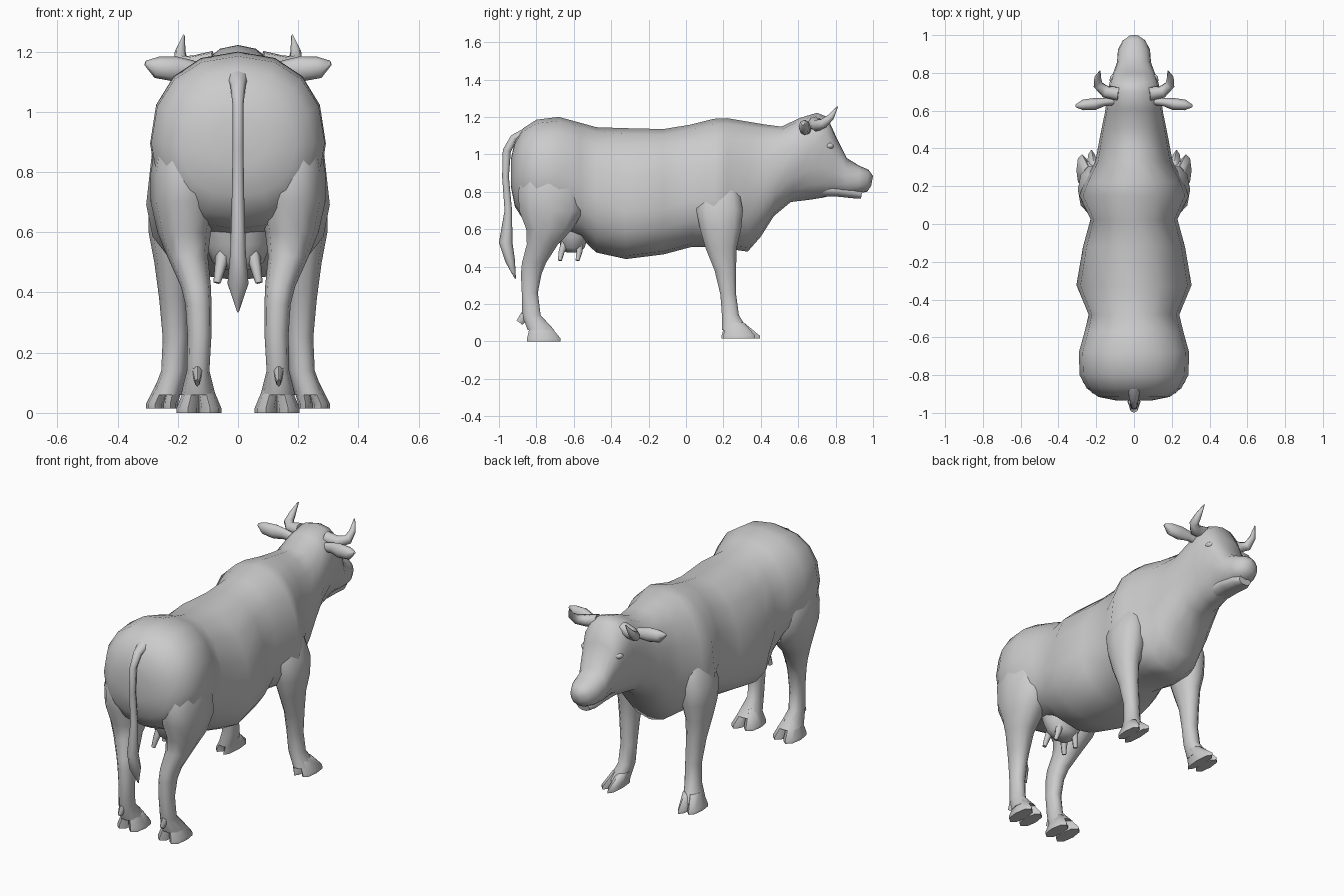
import bpy, bmesh, math
from mathutils import Vector as V


def loft(name, rings, mirror=False, angle=60):
    """Skin a list of equal-length point rings and cap both ends."""
    bm = bmesh.new()
    rows = [[bm.verts.new(p) for p in r] for r in rings]
    n = len(rows[0])
    for a, b in zip(rows, rows[1:]):
        for i in range(n):
            j = (i + 1) % n
            bm.faces.new((a[i], a[j], b[j], b[i]))
    bm.faces.new(rows[0])
    bm.faces.new(rows[-1])
    bmesh.ops.recalc_face_normals(bm, faces=bm.faces)
    me = bpy.data.meshes.new(name)
    bm.to_mesh(me)
    bm.free()
    ob = bpy.data.objects.new(name, me)
    bpy.context.collection.objects.link(ob)
    bpy.ops.object.select_all(action='DESELECT')
    ob.select_set(True)
    bpy.context.view_layer.objects.active = ob
    bpy.ops.object.shade_smooth_by_angle(angle=math.radians(angle))
    if mirror:
        ob.modifiers.new("Mirror", 'MIRROR')
    return ob


def spow(v, e):
    return math.copysign(abs(v) ** e, v)


def section(yt, zt, yb, zb, w, f=0.45, e=0.9, n=16):
    """Upright ring from a top point, a bottom point and a half width."""
    top, bot = V((0, yt, zt)), V((0, yb, zb))
    mid = bot.lerp(top, f)
    pts = []
    for i in range(n):
        a = 2 * math.pi * i / n
        s, c = spow(math.sin(a), e), spow(math.cos(a), e)
        end = top if s > 0 else bot
        pts.append(mid.lerp(end, abs(s)) + V((w * c, 0, 0)))
    return pts


def level(z, y0, y1, x0, x1, n=10):
    """Horizontal oval ring inside the given bounds."""
    return [V(((x0 + x1) / 2 + (x1 - x0) / 2 * spow(math.cos(a), 0.9),
               (y0 + y1) / 2 + (y1 - y0) / 2 * spow(math.sin(a), 0.9), z))
            for a in [2 * math.pi * i / n for i in range(n)]]


def tube(name, path, ref, mirror=False, n=8):
    """Tapered oval tube: path items are (x, y, z, ru, rv)."""
    pts = [V(p[:3]) for p in path]
    rings = []
    for k, p in enumerate(path):
        t = (pts[min(k + 1, len(pts) - 1)] - pts[max(k - 1, 0)]).normalized()
        u = t.cross(V(ref)).normalized()
        v = u.cross(t)
        rings.append([pts[k] + u * p[3] * math.cos(a) + v * p[4] * math.sin(a)
                      for a in [2 * math.pi * i / n for i in range(n)]])
    return loft(name, rings, mirror)


# Trunk, neck and upper head in one skin
loft("body", [section(*s) for s in [
    (-0.935, 0.98, -0.935, 0.82, 0.09),
    (-0.915, 1.07, -0.915, 0.72, 0.19),
    (-0.87, 1.14, -0.87, 0.65, 0.25, 0.5),
    (-0.80, 1.185, -0.80, 0.61, 0.288, 0.5),
    (-0.68, 1.20, -0.68, 0.59, 0.292, 0.5),
    (-0.57, 1.17, -0.56, 0.55, 0.26, 0.47),
    (-0.48, 1.145, -0.48, 0.475, 0.24, 0.42),
    (-0.33, 1.14, -0.32, 0.44, 0.305, 0.36),
    (-0.12, 1.135, -0.12, 0.465, 0.27, 0.36),
    (0.02, 1.158, 0.03, 0.505, 0.23, 0.38),
    (0.15, 1.19, 0.15, 0.505, 0.29, 0.36),
    (0.22, 1.193, 0.22, 0.495, 0.262, 0.38),
    (0.33, 1.175, 0.33, 0.48, 0.205, 0.45),
    (0.42, 1.16, 0.40, 0.56, 0.19, 0.45),
    (0.51, 1.148, 0.47, 0.67, 0.175, 0.45),
    (0.61, 1.195, 0.56, 0.745, 0.155, 0.5),
    (0.70, 1.222, 0.66, 0.757, 0.14, 0.62),
    (0.755, 1.20, 0.73, 0.768, 0.13, 0.65),
    (0.80, 1.10, 0.78, 0.78, 0.113, 0.65),
    (0.86, 0.98, 0.85, 0.785, 0.09, 0.5),
    (0.925, 0.94, 0.92, 0.79, 0.085, 0.5),
    (0.975, 0.918, 0.968, 0.80, 0.06, 0.5),
    (1.00, 0.885, 0.99, 0.83, 0.025, 0.5)]])

# Lower jaw, tucked up into the muzzle
loft("lower_jaw", [section(*s, 0.5, 0.9, 10) for s in [
    (0.74, 0.86, 0.73, 0.772, 0.07),
    (0.82, 0.85, 0.81, 0.772, 0.068),
    (0.90, 0.83, 0.90, 0.763, 0.06),
    (0.945, 0.81, 0.935, 0.762, 0.04)]])

# Legs
loft("front_leg", [level(*s) for s in [
    (0.90, 0.11, 0.24, 0.14, 0.20),
    (0.80, 0.07, 0.29, 0.13, 0.262),
    (0.70, 0.05, 0.31, 0.13, 0.297),
    (0.60, 0.07, 0.30, 0.13, 0.297),
    (0.50, 0.10, 0.275, 0.155, 0.278),
    (0.38, 0.15, 0.27, 0.165, 0.262),
    (0.25, 0.182, 0.27, 0.165, 0.25),
    (0.14, 0.19, 0.285, 0.17, 0.255),
    (0.06, 0.19, 0.335, 0.19, 0.285)]], True)
loft("hind_leg", [level(*s) for s in [
    (1.00, -0.83, -0.66, 0.12, 0.22),
    (0.90, -0.88, -0.60, 0.10, 0.272),
    (0.80, -0.905, -0.55, 0.07, 0.29),
    (0.70, -0.90, -0.54, 0.07, 0.29),
    (0.60, -0.86, -0.60, 0.09, 0.268),
    (0.52, -0.855, -0.68, 0.10, 0.235),
    (0.42, -0.88, -0.745, 0.09, 0.19),
    (0.36, -0.885, -0.77, 0.088, 0.175),
    (0.26, -0.88, -0.79, 0.088, 0.168),
    (0.14, -0.878, -0.775, 0.095, 0.17),
    (0.06, -0.85, -0.70, 0.075, 0.19)]], True)

# Cloven hooves
for name, top, low in [
        ("front_inner_hoof", (0.21, 0.31, 0.18, 0.24), (0.19, 0.395, 0.20, 0.25)),
        ("front_outer_hoof", (0.21, 0.31, 0.22, 0.27), (0.20, 0.37, 0.245, 0.305)),
        ("hind_inner_hoof", (-0.83, -0.74, 0.09, 0.14), (-0.85, -0.68, 0.055, 0.13)),
        ("hind_outer_hoof", (-0.83, -0.74, 0.12, 0.17), (-0.85, -0.67, 0.128, 0.205))]:
    base = 0.015 if name.startswith("front") else 0.0
    loft(name, [level(0.10, *top, 8), level(base + 0.015, *low, 8),
                level(base, *low, 8)], True)
tube("hind_dewclaw", [(0.135, -0.86, 0.14, 0.025, 0.02), (0.135, -0.89, 0.10, 0.02, 0.008)],
     (1, 0, 0), True, 6)

# Udder and teats
loft("udder", [level(*s) for s in [
    (0.64, -0.72, -0.50, -0.12, 0.12),
    (0.56, -0.69, -0.52, -0.11, 0.11),
    (0.50, -0.67, -0.54, -0.085, 0.085),
    (0.475, -0.64, -0.57, -0.05, 0.05)]])
for name, y in (("rear_teat", -0.665), ("front_teat", -0.57)):
    tube(name, [(0.05, y + (0.02 if y < -0.6 else 0), 0.53, 0.025, 0.025),
                (0.06, y, 0.48, 0.018, 0.018),
                (0.07, y - 0.01, 0.432, 0.012, 0.012)], (0, 1, 0), True, 6)

# Tail with tuft
tube("tail", [
    (0, -0.86, 1.12, 0.035, 0.02), (0, -0.92, 1.085, 0.025, 0.022),
    (0, -0.958, 1.02, 0.018, 0.022), (0, -0.965, 0.88, 0.018, 0.018),
    (0, -0.95, 0.70, 0.021, 0.020), (0, -0.964, 0.53, 0.026, 0.036),
    (0, -0.94, 0.43, 0.035, 0.026), (0, -0.912, 0.335, 0.003, 0.003)], (0, 1, 0))

# Horns, ears and eyes
tube("horn", [
    (0.08, 0.69, 1.165, 0.038, 0.038), (0.15, 0.70, 1.155, 0.033, 0.033),
    (0.19, 0.735, 1.165, 0.026, 0.026), (0.192, 0.775, 1.20, 0.018, 0.018),
    (0.18, 0.81, 1.255, 0.003, 0.003)], (0, -0.6, 0.8), True)
tube("ear", [
    (0.10, 0.65, 1.13, 0.02, 0.025), (0.16, 0.645, 1.14, 0.022, 0.033),
    (0.21, 0.635, 1.143, 0.032, 0.042), (0.27, 0.63, 1.148, 0.028, 0.036),
    (0.308, 0.625, 1.163, 0.008, 0.008)], (0, 0, 1), True)
tube("eye", [
    (0.09, 0.765, 1.045, 0.028, 0.022), (0.118, 0.768, 1.045, 0.024, 0.016),
    (0.128, 0.77, 1.045, 0.01, 0.006)], (0, 0, 1), True)
